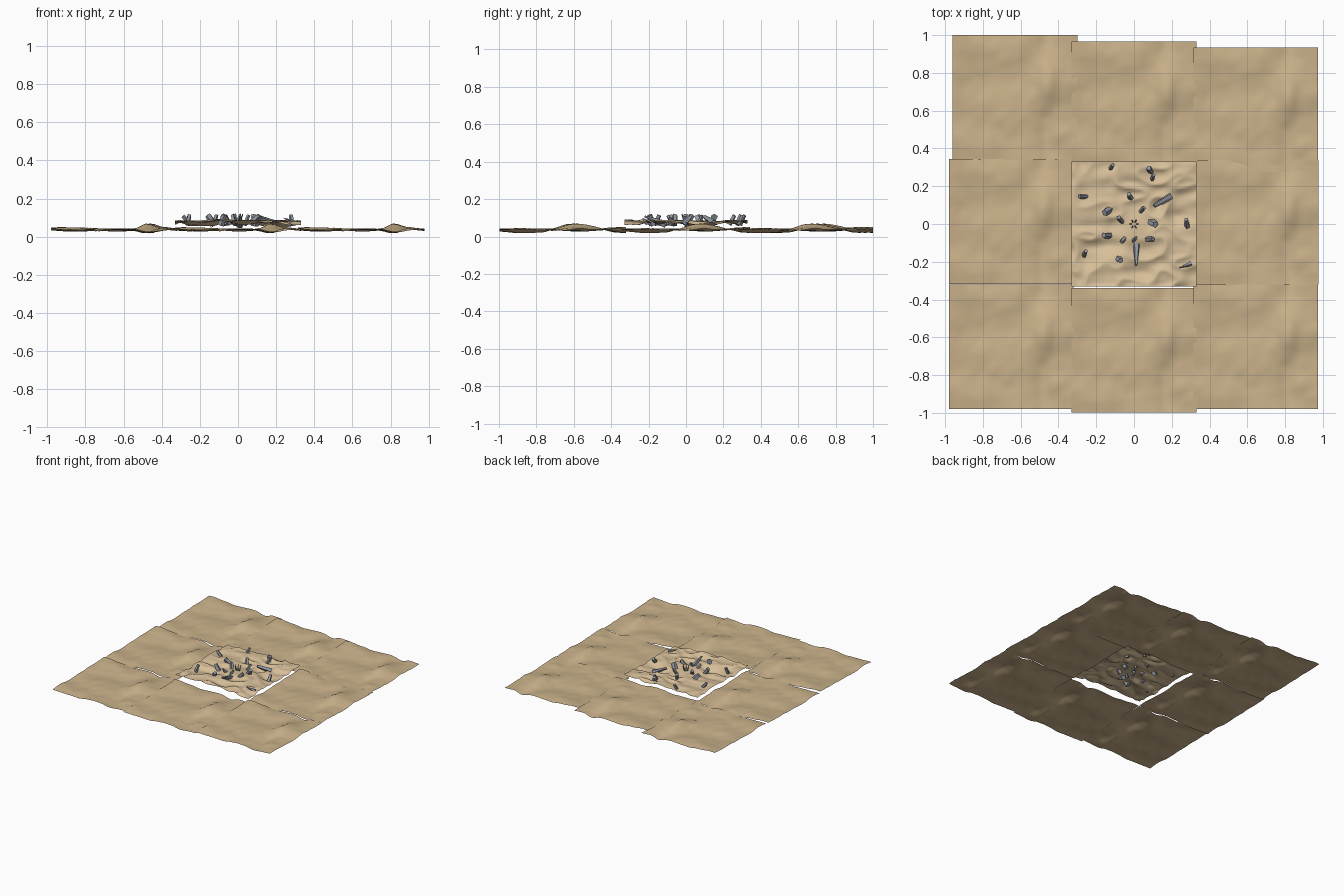
import bpy, bmesh, math, random
from mathutils import Vector, Matrix, noise

if "Cube" in bpy.data.objects:
    bpy.data.objects.remove(bpy.data.objects["Cube"])

random.seed(4)


def material(name, color):
    m = bpy.data.materials.new(name)
    m.diffuse_color = (*color, 1)
    m.use_nodes = True
    m.node_tree.nodes["Principled BSDF"].inputs["Base Color"].default_value = m.diffuse_color
    return m


SAND = material("sand", (0.60, 0.45, 0.26))
PALE_SAND = material("pale_sand", (0.68, 0.52, 0.32))
STONE = material("stone", (0.30, 0.32, 0.36))


def sheet(name, cx, cy, size, n, height, mat):
    bm = bmesh.new()
    bmesh.ops.create_grid(bm, x_segments=n, y_segments=n, size=size / 2)
    for v in bm.verts:
        v.co.z = height(v.co.x, v.co.y)
    me = bpy.data.meshes.new(name)
    bm.to_mesh(me)
    bm.free()
    for p in me.polygons:
        p.use_smooth = True
    me.materials.append(mat)
    ob = bpy.data.objects.new(name, me)
    ob.location = (cx, cy, 0)
    bpy.context.collection.objects.link(ob)


# Gentle rolling ground with a ripple ridge near the right of each tile
def plain(x, y):
    swell = 0.016 * noise.noise(Vector((x * 5, y * 6, 1.7)))
    fine = 0.005 * noise.noise(Vector((x * 17, y * 17, 4.2)))
    ridge = 0.022 * math.exp(-((x - 0.17) / 0.05) ** 2) * math.sin(y * 11 + 0.6)
    return 0.038 + swell + fine + ridge


# Tightly rippled dunes in the middle
def dunes(x, y):
    wx = x + 0.04 * noise.noise(Vector((x * 6, y * 6, 9)))
    ripple = 0.017 * (0.5 - abs(noise.noise(Vector((wx * 8, y * 13, 2.5)))) * 2)
    broad = 0.012 * noise.noise(Vector((x * 5, y * 5, 6)))
    return 0.077 + ripple + broad


# Outer ground tiles
TILES = {
    "back_left": (-0.63, 0.67), "back_middle": (0.0, 0.635), "back_right": (0.645, 0.605),
    "left": (-0.65, 0.013), "right": (0.647, 0.01),
    "front_left": (-0.65, -0.65), "front_middle": (0.0, -0.668), "front_right": (0.645, -0.65),
}
for name, (cx, cy) in TILES.items():
    sheet("ground_" + name, cx, cy, 0.66, 28, plain, SAND)

# Raised centre tile
sheet("centre_dunes", 0, 0, 0.66, 72, dunes, PALE_SAND)


def rock(name, x, y, z, width, length, heading, pitch, taper, sides=5):
    bm = bmesh.new()
    bmesh.ops.create_cone(bm, cap_ends=True, segments=sides, radius1=width / 2,
                          radius2=width / 2 * taper, depth=length)
    for v in bm.verts:
        v.co += Vector([random.uniform(-0.07, 0.07) * width for _ in range(3)])
    # the local axis leans from vertical towards its heading
    rot = Matrix.Rotation(math.radians(heading), 4, 'Z') @ Matrix.Rotation(math.radians(pitch), 4, 'Y')
    bm.transform(Matrix.Translation((x, y, z)) @ rot)
    me = bpy.data.meshes.new(name)
    bm.to_mesh(me)
    bm.free()
    me.materials.append(STONE)
    bpy.context.collection.objects.link(bpy.data.objects.new(name, me))


# Blocky stones: x, y, width, heading
STONES = [
    (-0.12, 0.30, .024, 60), (0.085, 0.285, .030, 120), (0.10, 0.245, .026, 70),
    (-0.27, 0.145, .026, 180), (-0.02, 0.145, .032, 120), (0.045, 0.075, .024, 50),
    (-0.14, 0.07, .040, 215), (-0.07, 0.022, .028, 130), (0.10, 0.005, .040, 330),
    (0.28, 0.005, .030, 100), (-0.145, -0.06, .036, 170), (-0.055, -0.082, .026, 230),
    (0.0, -0.085, .022, 45), (0.08, -0.08, .032, 0), (-0.26, -0.155, .026, 70),
    (-0.08, -0.185, .036, 320),
]
for i, (x, y, w, a) in enumerate(STONES):
    rock(f"stone_{i + 1}", x, y, 0.088, w, 0.058, a, random.uniform(25, 42), 0.85)

# Long pointed shards lying low
rock("shard_front", 0.012, -0.165, 0.086, 0.042, 0.12, -90, 68, 0.15, 6)
rock("shard_back_right", 0.15, 0.122, 0.090, 0.036, 0.11, 210, 72, 0.5, 6)
rock("shard_front_right", 0.27, -0.22, 0.086, 0.028, 0.07, 200, 70, 0.15)

# Small star-shaped cluster at the centre
for i in range(6):
    a = i * 60
    r = math.radians(a)
    rock(f"centre_splinter_{i + 1}", 0.014 * math.cos(r), 0.014 * math.sin(r), 0.085,
         0.009, 0.075, a, 18, 0.6, 4)
